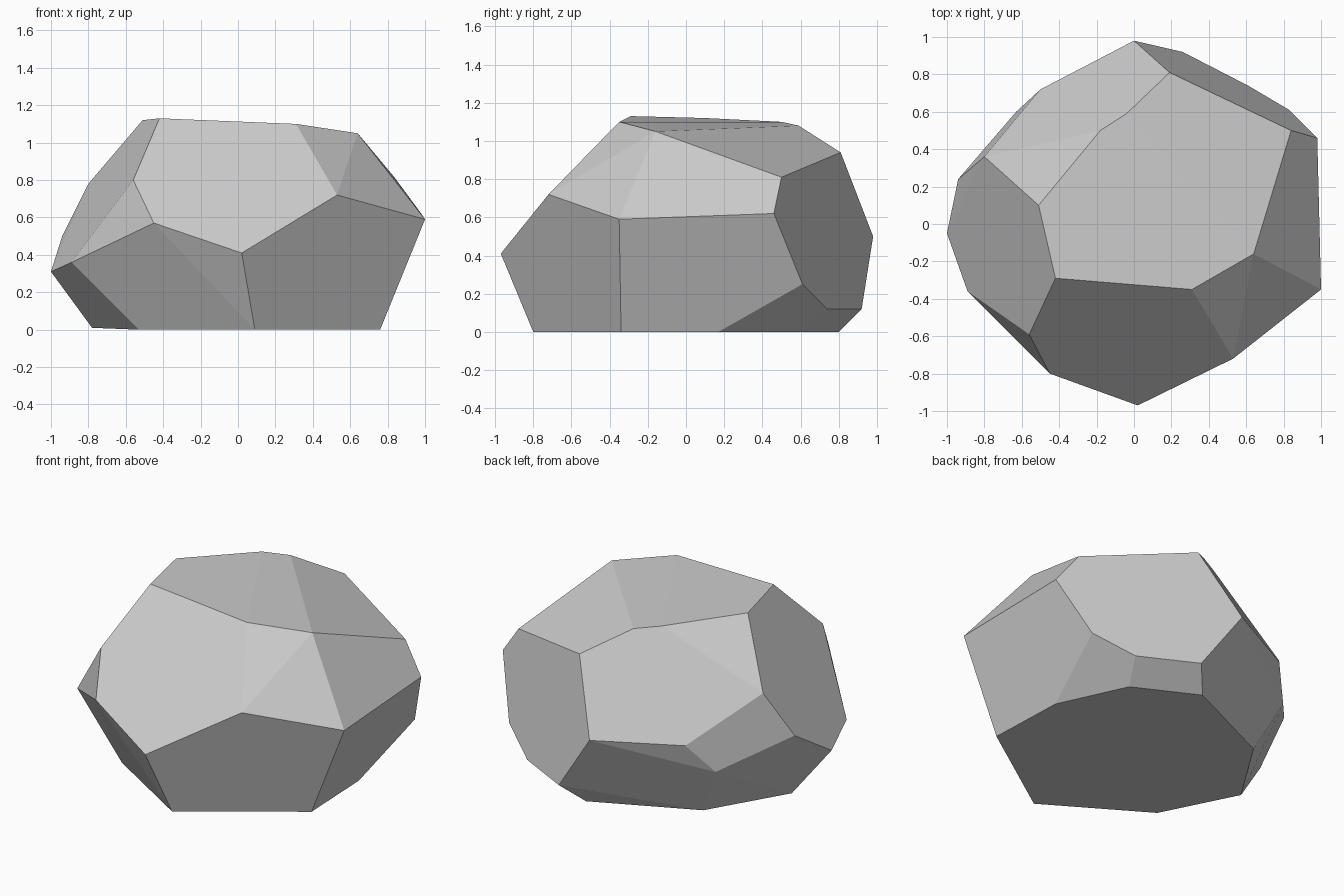
import bpy
import bmesh
import math

# Remove the default object
default_object = bpy.data.objects.get("Cube")
if default_object:
    bpy.data.objects.remove(default_object, do_unlink=True)


def make_material(name, colour):
    material = bpy.data.materials.new(name)
    material.use_nodes = True
    material.diffuse_color = colour
    shader = material.node_tree.nodes["Principled BSDF"]
    shader.inputs["Base Color"].default_value = colour
    shader.inputs["Roughness"].default_value = 0.9
    return material


def make_chiselled_stone(name, rings, material, flat_angle):
    """Wrap a convex skin round the corner rings and merge the flat facets."""
    mesh = bpy.data.meshes.new(name)
    bm = bmesh.new()
    for ring in rings:
        for corner in ring:
            bm.verts.new(corner)
    hull = bmesh.ops.convex_hull(bm, input=bm.verts[:])
    loose = [v for v in bm.verts if not v.link_faces]
    bmesh.ops.delete(bm, geom=loose, context='VERTS')
    bmesh.ops.dissolve_limit(bm, angle_limit=flat_angle,
                             verts=bm.verts[:], edges=bm.edges[:])
    bmesh.ops.recalc_face_normals(bm, faces=bm.faces[:])
    for face in bm.faces:
        face.smooth = False
    bm.to_mesh(mesh)
    bm.free()
    mesh.materials.append(material)
    stone = bpy.data.objects.new(name, mesh)
    bpy.context.collection.objects.link(stone)
    return stone


# Flat base resting on the ground
base = [(.09, -.8, 0), (.76, -.34, 0), (.74, .17, 0), (.54, .6, 0),
        (.15, .8, 0), (-.48, .51, 0), (-.78, .04, .01), (-.53, -.42, 0)]

# Widest corners round the middle
girdle = [(.02, -.97, .41), (1, -.35, .59), (.98, .46, .62),
          (.83, .61, .25), (.61, .74, .12), (.26, .92, .12),
          (0, .98, .5), (-.5, .72, .5), (-.63, .6, .32),
          (-.94, .24, .5), (-1, -.05, .31), (-.89, -.36, .36),
          (-.45, -.8, .57)]

# Sloping shoulder corners
shoulder = [(.53, -.72, .72), (.84, .5, .81), (.19, .81, .94),
            (-.8, .36, .78), (-.56, -.59, .8)]

# Nearly level crown
crown = [(.31, -.35, 1.1), (.64, -.16, 1.05), (-.04, .59, 1.08),
         (-.18, .5, 1.1), (-.51, .1, 1.12), (-.42, -.29, 1.13)]

stone_grey = make_material("stone grey", (.6, .6, .6, 1))
make_chiselled_stone("faceted_rock", [base, girdle, shoulder, crown],
                     stone_grey, math.radians(3))
